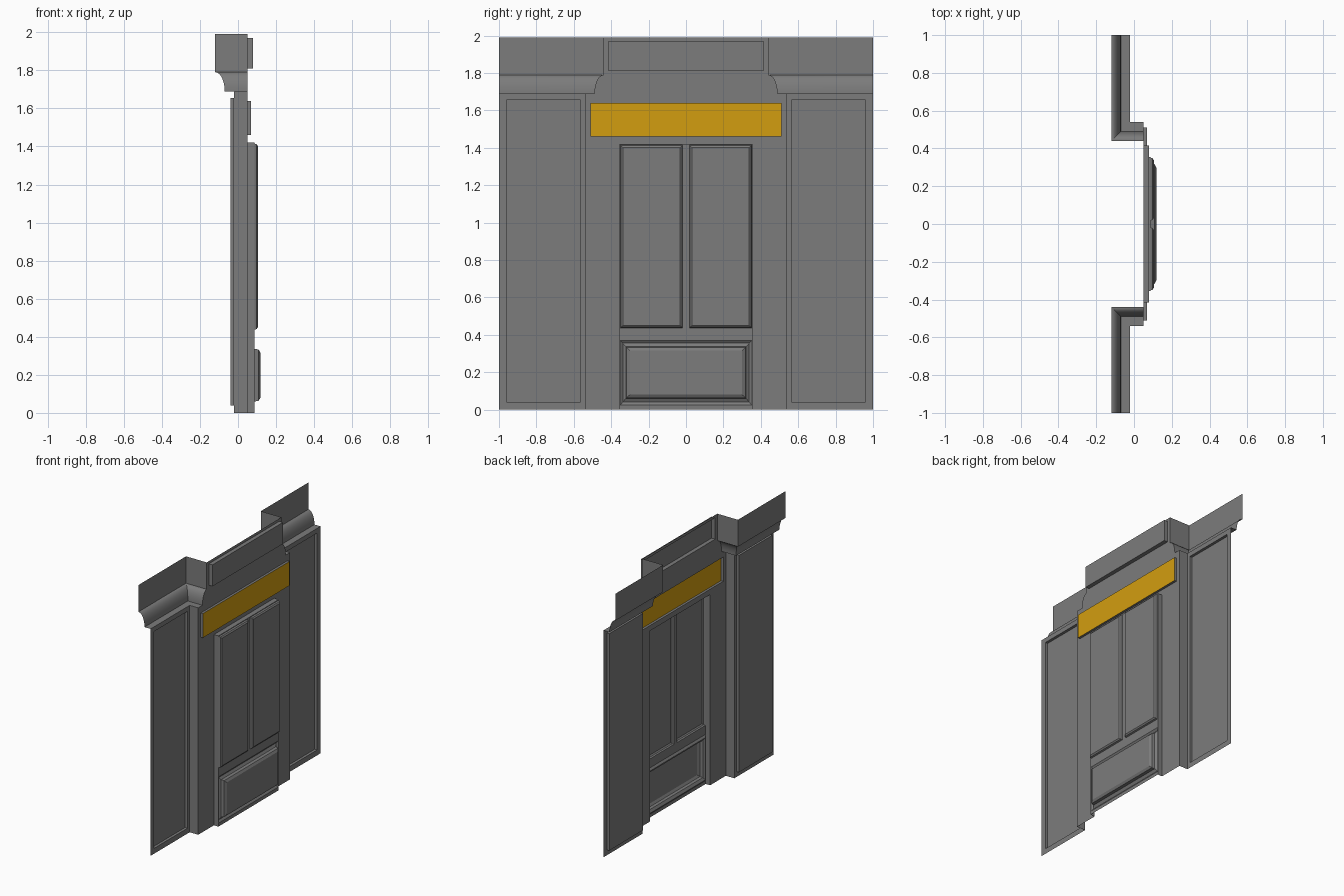
import bpy, bmesh, math

cube = bpy.data.objects.get("Cube")
if cube:
    bpy.data.objects.remove(cube, do_unlink=True)


def material(name, color):
    m = bpy.data.materials.new(name)
    m.use_nodes = True
    m.diffuse_color = color
    m.node_tree.nodes["Principled BSDF"].inputs["Base Color"].default_value = color
    return m


grey = material("stone grey", (0.2, 0.2, 0.2, 1))
yellow = material("sign yellow", (0.65, 0.34, 0.005, 1))

# Depths of the main planes; the facade looks towards -x
WING, WALL, DOOR = -0.02, 0.05, 0.087
RETURN_Y, DOOR_Y, DOOR_TOP = 0.54, 0.355, 1.42
CORNICE_LOW, CORNICE_MID, TOP = 1.69, 1.79, 1.99


def finish(name, bm, mirror=False, mats=(grey,)):
    bmesh.ops.remove_doubles(bm, verts=bm.verts, dist=1e-5)
    mesh = bpy.data.meshes.new(name)
    bm.to_mesh(mesh)
    bm.free()
    for m in mats:
        mesh.materials.append(m)
    ob = bpy.data.objects.new(name, mesh)
    bpy.context.collection.objects.link(ob)
    if mirror:
        mod = ob.modifiers.new("Mirror", "MIRROR")
        mod.use_axis = (False, True, False)
    return ob


def rect(y0, y1, z0, z1, x):
    return [(x, y0, z0), (x, y0, z1), (x, y1, z1), (x, y1, z0)]


def stepped_panel(name, rects, mirror=False, cap=None):
    """Sheet of nested rectangles (y0, y1, z0, z1, x), closed by the last one."""
    bm = bmesh.new()
    loops = [[bm.verts.new(p) for p in rect(*r)] for r in rects]
    for a, b in zip(loops, loops[1:]):
        for i in range(4):
            j = (i + 1) % 4
            bm.faces.new((a[i], a[j], b[j], b[i]))
    face = bm.faces.new(loops[-1])
    face.material_index = 1 if cap else 0
    return finish(name, bm, mirror, (grey, cap) if cap else (grey,))


def sheet(name, columns, mirror=False, smooth=False):
    """Grid surface through equal-length rows of points."""
    bm = bmesh.new()
    rows = [[bm.verts.new(p) for p in c] for c in columns]
    for a, b in zip(rows, rows[1:]):
        for i in range(len(a) - 1):
            bm.faces.new((a[i], a[i + 1], b[i + 1], b[i]))
    ob = finish(name, bm, mirror)
    if smooth:
        bpy.ops.object.select_all(action="DESELECT")
        ob.select_set(True)
        bpy.context.view_layer.objects.active = ob
        bpy.ops.object.shade_smooth_by_angle(angle=math.radians(30))
    return ob


# Side wings with a raised field
field = (0.565, 0.96, 0.04, 1.655)
stepped_panel("side_wing", [(RETURN_Y, 1, 0, CORNICE_LOW, WING),
                            (*field, WING), (*field, -0.04)], mirror=True)

# Wing return and centre wall beside the door, and the door reveal
path = [(DOOR, DOOR_Y), (WALL, DOOR_Y), (WALL, RETURN_Y)]
sheet("door_jamb", [[(x, y, 0), (x, y, DOOR_TOP)] for x, y in path], mirror=True)
sheet("wing_return", [[(x, RETURN_Y, 0), (x, RETURN_Y, CORNICE_LOW)]
                      for x in (WALL, WING)], mirror=True)
sheet("door_head", [[(x, -DOOR_Y, DOOR_TOP), (x, DOOR_Y, DOOR_TOP)]
                    for x in (WALL, DOOR)])

# Sign band with a coloured recessed face
sign = (-0.51, 0.51, 1.46, 1.64)
stepped_panel("sign_band", [(-RETURN_Y, RETURN_Y, DOOR_TOP, CORNICE_LOW, WALL),
                            (*sign, WALL), (*sign, 0.068)], cap=yellow)

# Cornice profile: soffit, cavetto and fascia as (projection, height)
steps = 10
cove = [(0.10 - 0.05 * math.cos(t), CORNICE_LOW + 0.10 * math.sin(t))
        for t in (math.pi / 2 * i / steps for i in range(steps + 1))]
profile = [(0, CORNICE_LOW)] + cove + [(0.10, TOP)]
sheet("cornice", [[(WALL, RETURN_Y - d, z) for d, z in profile],
                  [(WING - d, RETURN_Y - d, z) for d, z in profile],
                  [(WING - d, 1, z) for d, z in profile]], mirror=True, smooth=True)

# Centre wall between the cornice returns
sheet("centre_wall_neck", [[(WALL, s * (RETURN_Y - d), z) for d, z in cove]
                           for s in (-1, 1)])
frieze = (-0.415, 0.415, 1.81, 1.97)
stepped_panel("frieze_panel", [(-0.44, 0.44, CORNICE_MID, TOP, WALL),
                               (*frieze, WALL), (*frieze, 0.08)])

# Upper door panels
RAIL = 0.405
stepped_panel("door_upper_panel", [(0, DOOR_Y, RAIL, DOOR_TOP, DOOR),
                                   (0.018, 0.352, 0.437, 1.415, DOOR),
                                   (0.022, 0.348, 0.441, 1.411, 0.098),
                                   (0.032, 0.338, 0.451, 1.401, 0.105)], mirror=True)


# Lower door panel with a moulded border
def ring(half, z0, z1, x):
    return (-half, half, z0, z1, x)


stepped_panel("door_lower_panel", [ring(DOOR_Y, 0, RAIL, DOOR),
                                   ring(0.352, 0.025, 0.37, DOOR),
                                   ring(0.338, 0.04, 0.355, 0.076),
                                   ring(0.322, 0.06, 0.337, DOOR),
                                   ring(0.318, 0.063, 0.333, 0.108),
                                   ring(0.30, 0.08, 0.316, 0.118)])
